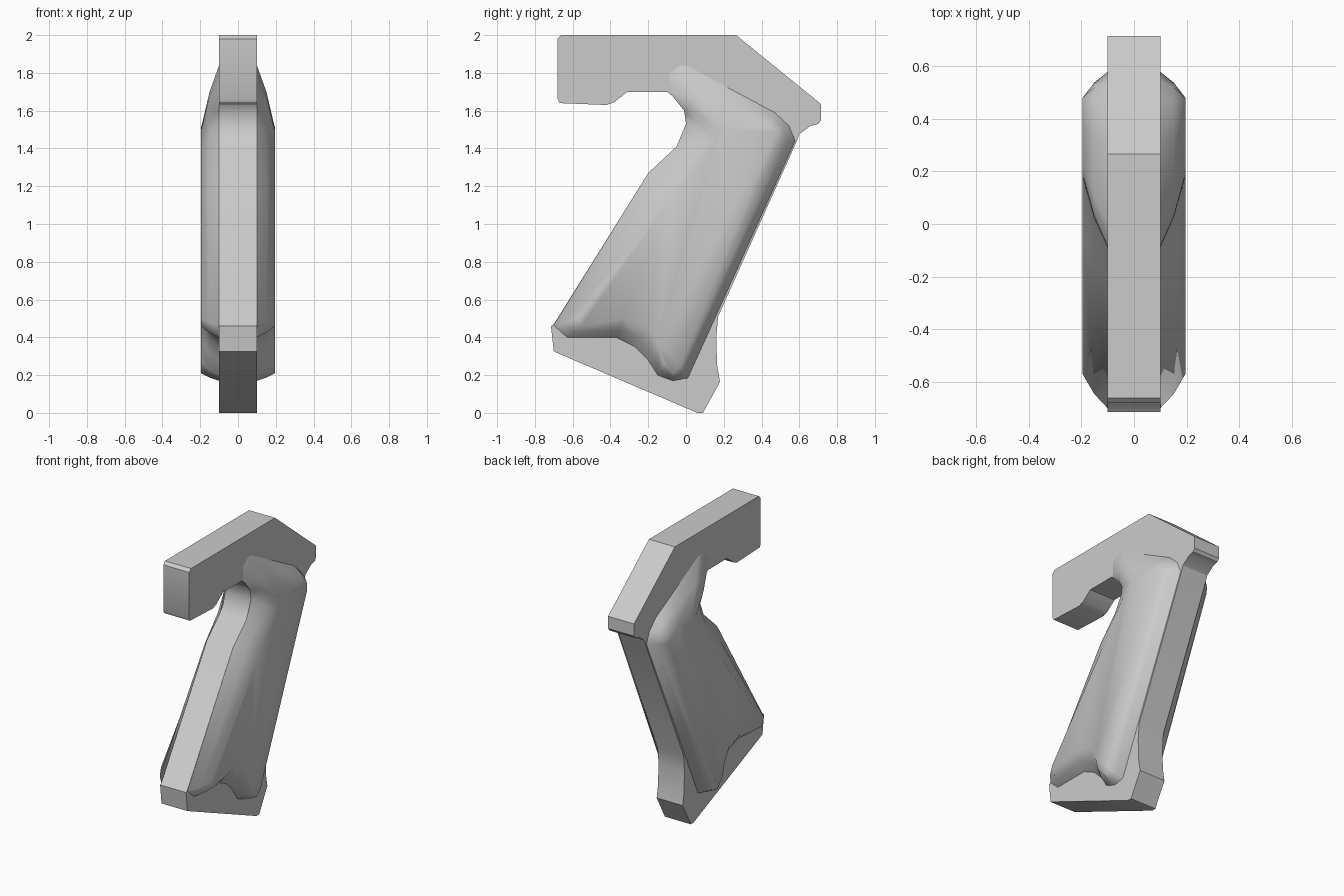
import bpy, bmesh, math

if "Cube" in bpy.data.objects:
    bpy.data.objects.remove(bpy.data.objects["Cube"])


def finish(name, bm, angle):
    bmesh.ops.recalc_face_normals(bm, faces=bm.faces)
    mesh = bpy.data.meshes.new(name)
    bm.to_mesh(mesh)
    bm.free()
    ob = bpy.data.objects.new(name, mesh)
    bpy.context.collection.objects.link(ob)
    bpy.ops.object.select_all(action='DESELECT')
    ob.select_set(True)
    bpy.context.view_layer.objects.active = ob
    bpy.ops.object.shade_smooth_by_angle(angle=math.radians(angle))
    return ob


# Flat frame: side profile (y, z) extruded across the width
frame = [(-.68, 1.98), (-.66, 2), (.265, 2), (.715, 1.635), (.715, 1.55), (.70, 1.53),
         (.66, 1.52), (.60, 1.475), (.578, 1.42), (.17, .51), (.16, .40), (.165, .25),
         (.18, .165), (.09, 0), (.06, 0), (-.70, .325), (-.715, .46), (-.70, .47),
         (-.20, 1.27), (-.05, 1.41), (-.02, 1.46), (0, 1.53), (-.01, 1.60),
         (-.04, 1.65), (-.10, 1.70), (-.31, 1.70), (-.38, 1.645), (-.42, 1.63),
         (-.67, 1.64), (-.68, 1.66)]
bm = bmesh.new()
face = bm.faces.new([bm.verts.new((-.1, y, z)) for y, z in frame])
new = bmesh.ops.extrude_face_region(bm, geom=[face])['geom']
bmesh.ops.translate(bm, vec=(.2, 0, 0), verts=[v for v in new if isinstance(v, bmesh.types.BMVert)])
finish("frame", bm, 30)

# Grip panel: rim (y, z) on the frame paired with the edge of the raised flat
rim = [(-.70, .465, -.57, .50), (-.20, 1.27, -.07, 1.15), (-.05, 1.41, .05, 1.32),
       (0, 1.53, .13, 1.42), (-.01, 1.60, .16, 1.45), (-.09, 1.70, .18, 1.49),
       (-.085, 1.80, .19, 1.50), (-.03, 1.84, .21, 1.50), (.01, 1.835, .23, 1.505),
       (.31, 1.675, .36, 1.51), (.47, 1.59, .44, 1.515), (.545, 1.52, .48, 1.49),
       (.578, 1.44, .48, 1.43), (.01, .185, -.03, .25), (-.07, .17, -.07, .21),
       (-.15, .20, -.12, .27), (-.20, .28, -.15, .37), (-.27, .35, -.20, .46),
       (-.37, .40, -.33, .50), (-.63, .40, -.55, .46)]
bm = bmesh.new()
rings = []
for t, h in ((0, 0), (.42, .54), (1, 1)):
    rings.append([bm.verts.new((.1 + .095 * h, a + (c - a) * t, b + (d - b) * t))
                  for a, b, c, d in rim])
n = len(rim)
for lower, upper in zip(rings, rings[1:]):
    for i in range(n):
        j = (i + 1) % n
        bm.faces.new((lower[i], lower[j], upper[j], upper[i]))
cap = bm.faces.new(rings[-1])
bmesh.ops.recalc_face_normals(bm, faces=bm.faces)
if cap.normal.x < 0:
    bmesh.ops.reverse_faces(bm, faces=bm.faces)
panel = finish("grip_panels", bm, 60)

# Opposite panel by mirroring
mirror = panel.modifiers.new("mirror", 'MIRROR')
mirror.use_axis = (True, False, False)
mirror.use_mirror_merge = False
panel.modifiers.move(len(panel.modifiers) - 1, 0)
